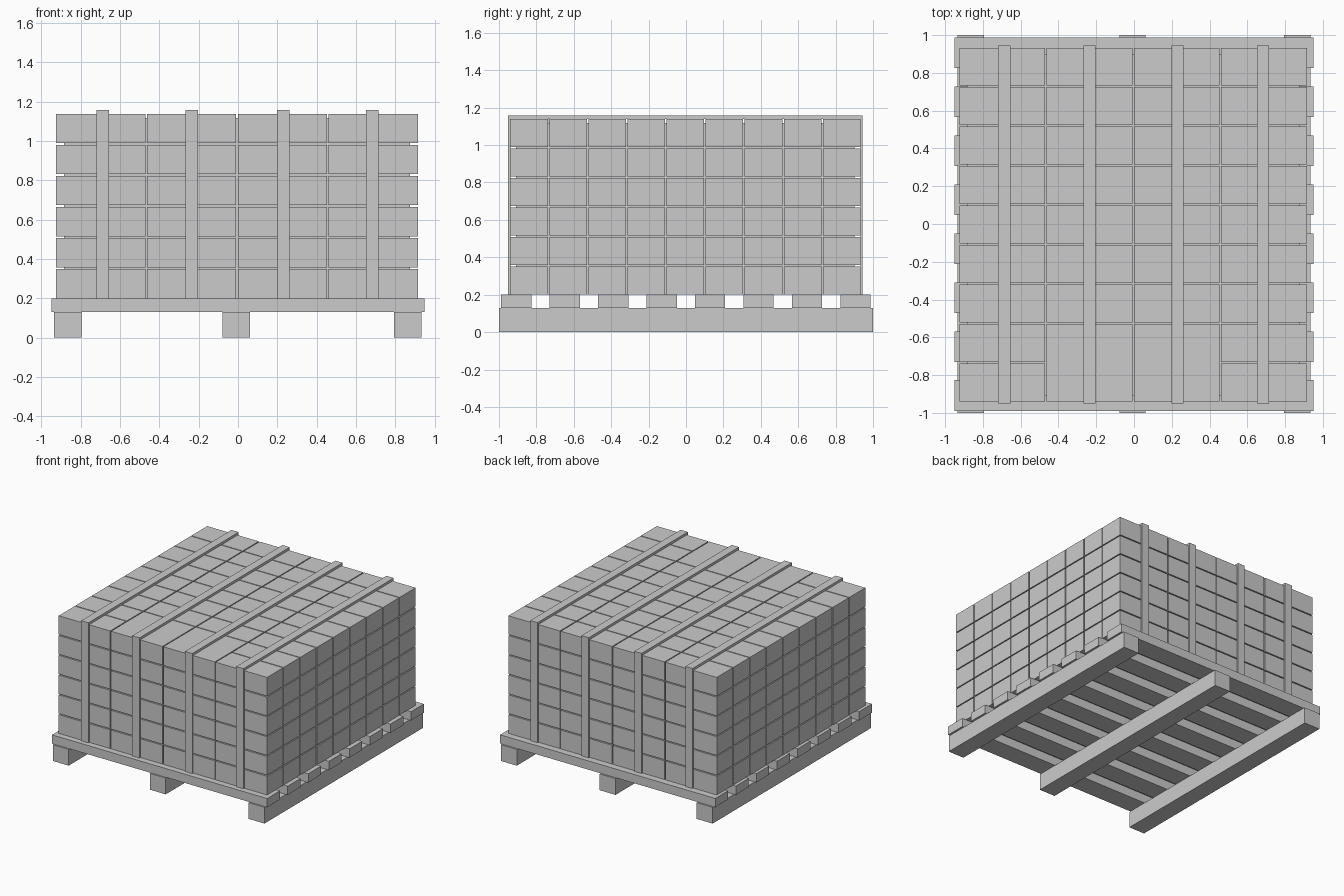
import bpy
import bmesh
from mathutils import Vector

if "Cube" in bpy.data.objects:
    bpy.data.objects.remove(bpy.data.objects["Cube"])


def add_box(bm, lo, hi):
    lo, hi = Vector(lo), Vector(hi)
    verts = bmesh.ops.create_cube(bm, size=1)["verts"]
    for v in verts:
        v.co = Vector([(lo[i] + hi[i]) / 2 + v.co[i] * (hi[i] - lo[i]) for i in range(3)])


def make(name, boxes):
    bm = bmesh.new()
    for lo, hi in boxes:
        add_box(bm, lo, hi)
    mesh = bpy.data.meshes.new(name)
    bm.to_mesh(mesh)
    bm.free()
    ob = bpy.data.objects.new(name, mesh)
    bpy.context.collection.objects.link(ob)
    return ob


# Pallet runners
for i, x in enumerate((-0.865, -0.008, 0.864)):
    make(f"pallet_runner_{i + 1}", [((x - 0.07, -1, 0), (x + 0.07, 1, 0.13))])

# Pallet deck planks
for i in range(8):
    y = -0.908 + i * 0.2592
    make(f"deck_plank_{i + 1}", [((-0.95, y - 0.081, 0.13), (0.95, y + 0.081, 0.2))])

# Stacked blocks: 4 columns, 9 rows, 6 layers
PX, PY, PZ, GAP = 0.462, 0.209, 0.1578, 0.008
for k in range(6):
    blocks = []
    for i in range(4):
        for j in range(9):
            x, y, z = -0.925 + i * PX, -0.94 + j * PY, 0.2 + k * PZ
            depth = PY - GAP
            # closed joint in the top layer, front middle
            if k == 5 and i in (1, 2) and j == 0:
                depth = PY
            blocks.append(((x, y, z), (x + PX - GAP, y + depth, z + PZ - GAP)))
    make(f"block_layer_{k + 1}", blocks)

# Inner core filling the joints
make("stack_core", [((-0.885, -0.91, 0.2), (0.875, 0.9, 1.118))])

# Straps: upside-down U over the stack
profile = [(-0.951, 0.2), (-0.951, 1.159), (0.944, 1.159), (0.944, 0.2),
           (0.932, 0.2), (0.932, 1.14), (-0.939, 1.14), (-0.939, 0.2)]
for i, x in enumerate((-0.687, -0.236, 0.23, 0.682)):
    bm = bmesh.new()
    face = bm.faces.new([bm.verts.new((x - 0.032, y, z)) for y, z in profile])
    ext = bmesh.ops.extrude_face_region(bm, geom=[face])
    moved = [g for g in ext["geom"] if isinstance(g, bmesh.types.BMVert)]
    bmesh.ops.translate(bm, verts=moved, vec=(0.064, 0, 0))
    bmesh.ops.recalc_face_normals(bm, faces=bm.faces)
    mesh = bpy.data.meshes.new(f"strap_{i + 1}")
    bm.to_mesh(mesh)
    bm.free()
    bpy.context.collection.objects.link(bpy.data.objects.new(f"strap_{i + 1}", mesh))
